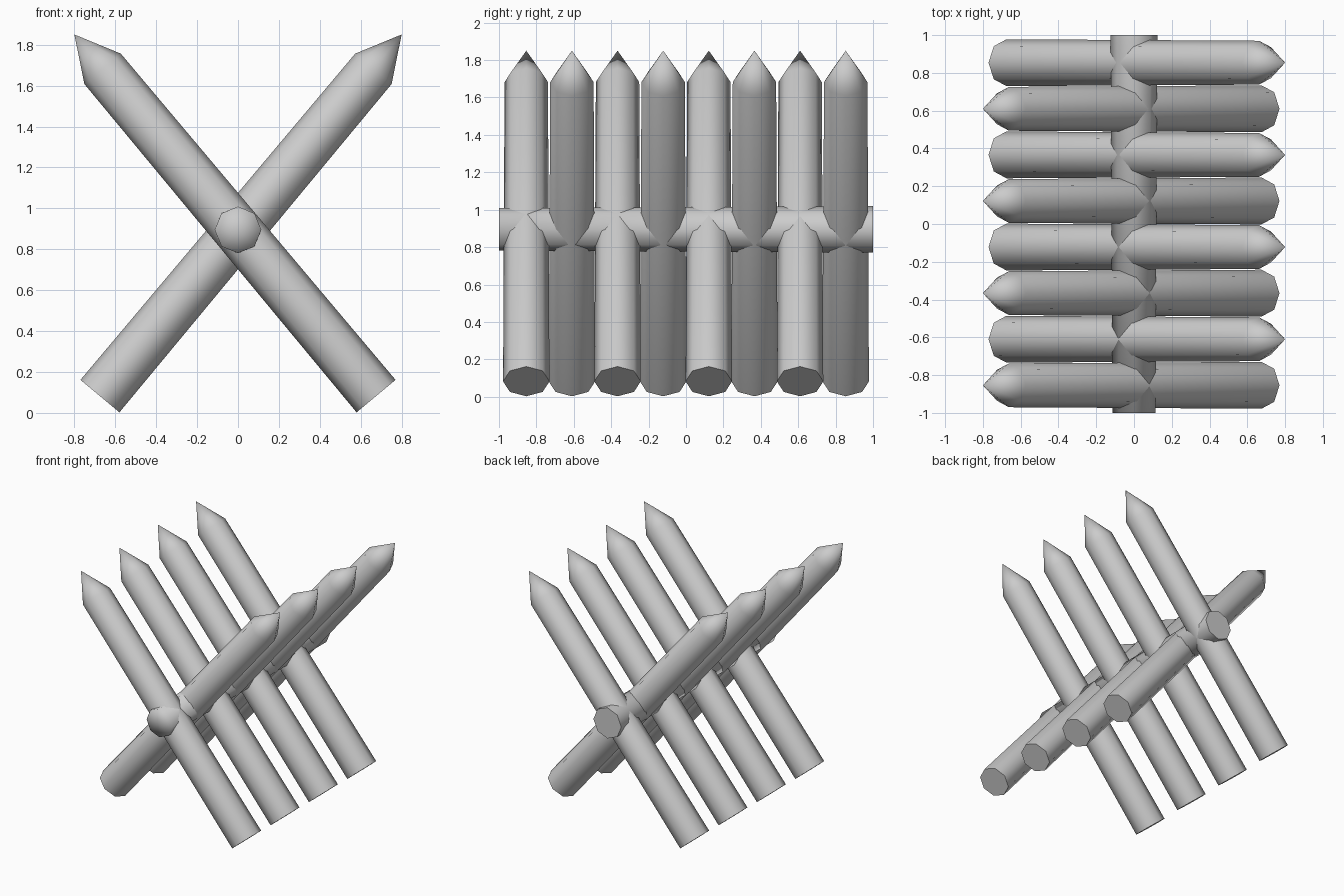
import bpy
import bmesh
from math import sin, cos, pi
from mathutils import Vector

if "Cube" in bpy.data.objects:
    bpy.data.objects.remove(bpy.data.objects["Cube"])

SIDES = 8


def pole(name, base, shoulder, tip, r_base, r_shoulder, across):
    """Tapered eight-sided log: flat cut at the base, fanned cap up to the tip."""
    base, shoulder, tip = Vector(base), Vector(shoulder), Vector(tip)
    axis = (shoulder - base).normalized()
    u = Vector(across)
    v = axis.cross(u)
    bm = bmesh.new()

    def ring(c, r):
        return [bm.verts.new(c + r * (cos(2 * pi * i / SIDES) * u + sin(2 * pi * i / SIDES) * v))
                for i in range(SIDES)]

    lower, upper = ring(base, r_base), ring(shoulder, r_shoulder)
    apex = bm.verts.new(tip)
    for i in range(SIDES):
        j = (i + 1) % SIDES
        bm.faces.new((lower[i], lower[j], upper[j], upper[i])).smooth = True
        bm.faces.new((upper[i], upper[j], apex)).smooth = True
    # flat sawn end with a crisp rim
    cut = bm.faces.new(lower[::-1])
    for e in cut.edges:
        e.smooth = False
    bmesh.ops.recalc_face_normals(bm, faces=bm.faces)
    mesh = bpy.data.meshes.new(name)
    bm.to_mesh(mesh)
    bm.free()
    ob = bpy.data.objects.new(name, mesh)
    bpy.context.collection.objects.link(ob)
    return ob


# Horizontal beam, thicker at the back, blunt at the front
pole("beam", (0, 1, 0.895), (0, -1, 0.895), (0, -1, 0.895), 0.124, 0.114, (1, 0, 0))

# Sharpened stakes leaning alternately left and right
for i in range(8):
    s = -1 if i % 2 == 0 else 1
    y = -0.854 + i * 0.244
    pole(f"stake_{i + 1}", (-0.675 * s, y, 0.082), (0.662 * s, y, 1.682), (0.80 * s, y, 1.85),
         0.124, 0.116, (0, 1, 0))
